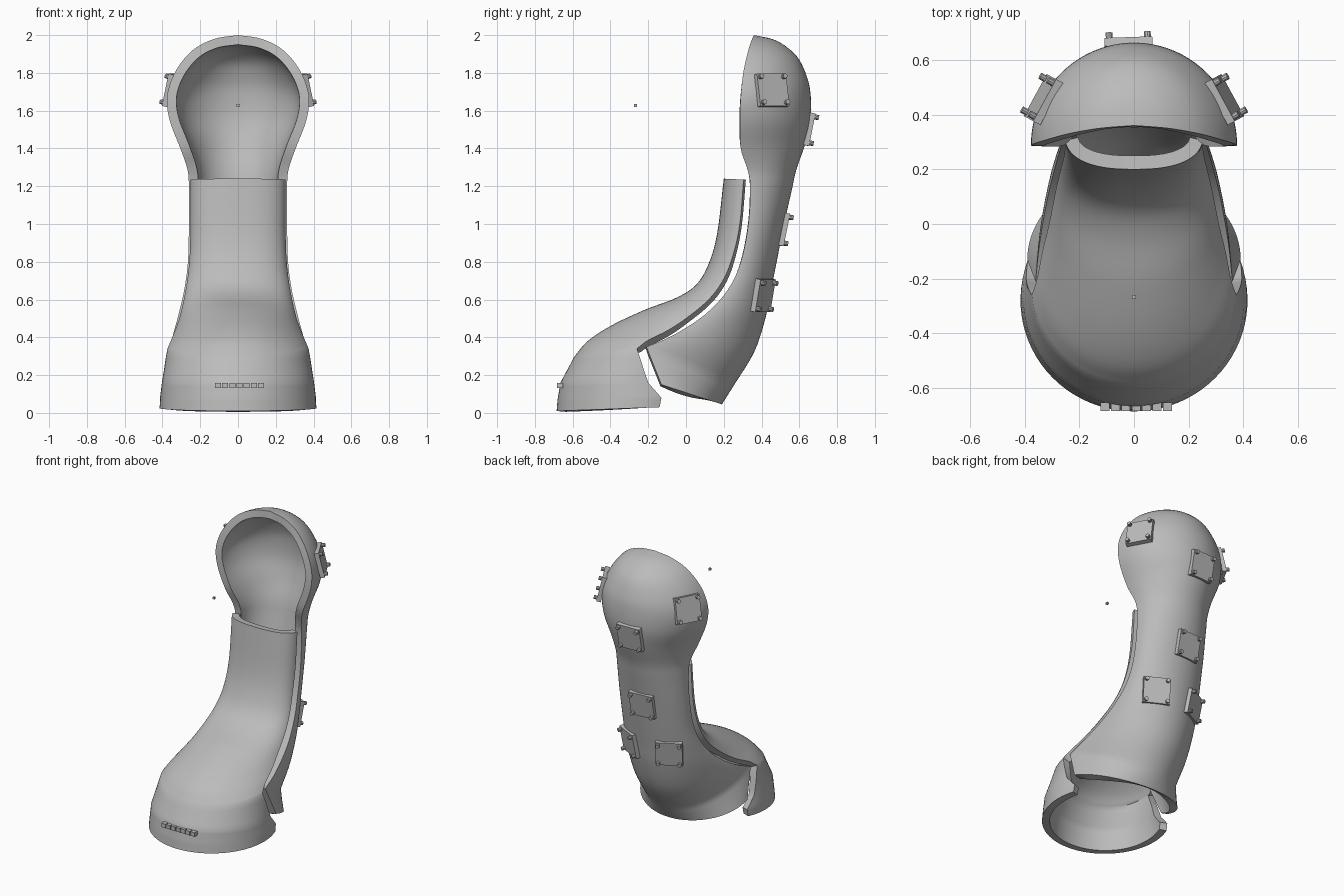
import bpy
import bmesh
from math import sin, cos, pi, radians
from mathutils import Vector, Matrix
from mathutils.bvhtree import BVHTree

cube = bpy.data.objects.get("Cube")
if cube:
    bpy.data.objects.remove(cube, do_unlink=True)

grey = bpy.data.materials.new("plain grey")
grey.use_nodes = True
grey.diffuse_color = (0.5, 0.5, 0.5, 1)
grey.node_tree.nodes["Principled BSDF"].inputs["Base Color"].default_value = (0.5, 0.5, 0.5, 1)

ARC = 48      # faces around each section
STEPS = 5     # rings between two section rows


def finish(bm, name, smooth=None):
    mesh = bpy.data.meshes.new(name)
    bm.to_mesh(mesh)
    bm.free()
    mesh.materials.append(grey)
    obj = bpy.data.objects.new(name, mesh)
    bpy.context.collection.objects.link(obj)
    if smooth:
        bpy.ops.object.select_all(action='DESELECT')
        obj.select_set(True)
        bpy.context.view_layer.objects.active = obj
        bpy.ops.object.shade_smooth_by_angle(angle=radians(smooth))
    return obj


def blend(rows, straight):
    """Fill in rings: straight for the first rows, then a smooth spline."""
    rows = [Vector(r) for r in rows]
    out = []
    for i in range(len(rows) - 1):
        b, c = rows[i], rows[i + 1]
        a = rows[i - 1] if i > straight else b * 2 - c
        d = rows[i + 2] if i + 2 < len(rows) else c * 2 - b
        for k in range(STEPS):
            s = k / STEPS
            if i < straight:
                out.append(b.lerp(c, s))
            else:
                out.append(0.5 * (2 * b + (c - a) * s + (2 * a - 5 * b + 4 * c - d) * s ** 2
                                  + (3 * b - a - 3 * c + d) * s ** 3))
    out.append(rows[-1])
    return out


def shell(name, rows, straight, thickness):
    """Loft half-open arcs; row = edge y, edge z, half width, middle y, middle z, end angle, squareness."""
    bm = bmesh.new()
    rings = []
    for ye, ze, w, ym, zm, end, power in blend(rows, straight):
        a = radians(end)
        ring = []
        for j in range(ARC + 1):
            t = a + (pi - 2 * a) * j / ARC
            c, s = cos(t), sin(t)
            f = (s - sin(a)) / (1 - sin(a))
            f = max(f, 0) ** power
            x = w * abs(c) ** power * (1 if c > 0 else -1)
            ring.append(bm.verts.new((x, ye + (ym - ye) * f, ze + (zm - ze) * f)))
        rings.append(ring)
    outward = rows[0][3] > rows[0][0]
    for lo, hi in zip(rings, rings[1:]):
        for j in range(ARC):
            quad = [lo[j], lo[j + 1], hi[j + 1], hi[j]]
            bm.faces.new(quad if outward else quad[::-1])
    bmesh.ops.remove_doubles(bm, verts=bm.verts, dist=0.0005)
    tree = BVHTree.FromBMesh(bm)
    obj = finish(bm, name)
    mod = obj.modifiers.new("wall", 'SOLIDIFY')
    mod.thickness = thickness
    mod.offset = -1
    bpy.ops.object.select_all(action='DESELECT')
    obj.select_set(True)
    bpy.context.view_layer.objects.active = obj
    bpy.ops.object.modifier_apply(modifier="wall")
    bpy.ops.object.shade_smooth_by_angle(angle=radians(35))
    return tree


# Back shell: heel, neck and round hollow head
back_rows = [
    (-.13, .15, .39, .19, .045, 0, 1),
    (-.21, .35, .36, .25, .14, 0, 1),
    (-.07, .41, .345, .36, .32, 0, 1),
    (.10, .52, .315, .42, .50, 0, 1),
    (.22, .65, .285, .45, .65, 0, 1),
    (.29, .80, .265, .48, .80, 0, 1),
    (.33, 1.0, .26, .52, 1.0, 0, 1),
    (.34, 1.2, .26, .56, 1.18, 0, 1),
    (.325, 1.29, .268, .585, 1.29, 0, 1),
    (.29, 1.4, .305, .63, 1.42, 0, 1),
    (.285, 1.55, .362, .66, 1.55, 0, 1),
    (.29, 1.68, .375, .66, 1.68, 0, 1),
    (.305, 1.81, .33, .64, 1.78, 0, 1),
    (.33, 1.92, .24, .585, 1.89, 0, 1),
    (.35, 1.98, .125, .48, 1.97, 0, 1),
    (.36, 2.0, 0, .36, 2.0, 0, 1),
]
back_tree = shell("back_shell", back_rows, 1, .05)

# Front shell: shin guard running down into the domed toe
front_rows = [
    (-.14, .03, .415, -.685, .01, -20, 1),
    (-.13, .08, .413, -.68, .07, -20, 1),
    (-.20, .16, .403, -.665, .16, -12, 1),
    (-.26, .34, .375, -.59, .30, 5, 1),
    (-.20, .385, .36, -.52, .38, 10, 1),
    (-.10, .435, .345, -.40, .46, 14, 1),
    (0, .50, .32, -.22, .545, 14, 1),
    (.12, .60, .295, -.05, .61, 14, .95),
    (.20, .71, .275, .055, .68, 14, .9),
    (.25, .84, .262, .12, .79, 14, .85),
    (.285, 1.0, .258, .165, .95, 14, .8),
    (.305, 1.235, .258, .20, 1.24, 14, .8),
]
shell("front_shell", front_rows, 3, .05)


# Riveted patch plates seated on the back shell
def patch(name, guess):
    spot, normal, _, _ = back_tree.find_nearest(Vector(guess))
    side = Vector((0, 0, 1)).cross(normal).normalized()
    up = normal.cross(side)
    frame = Matrix((side, up, normal)).transposed().to_4x4()
    frame.translation = spot
    bm = bmesh.new()
    bmesh.ops.create_cube(bm, size=1, matrix=frame @ Matrix.Diagonal((.175, .175, .03, 1)))
    for sx in (-1, 1):
        for sy in (-1, 1):
            bmesh.ops.create_cone(bm, cap_ends=True, segments=10, radius1=.013, radius2=.013, depth=.04,
                                  matrix=frame @ Matrix.Translation((sx * .07, sy * .07, .017)))
    finish(bm, name, 30)


for label, sx in (("left", 1), ("right", -1)):
    patch(label + "_head_patch", (sx * .34, .46, 1.71))
    patch(label + "_heel_patch", (sx * .16, .42, .62))
patch("upper_back_patch", (-.02, .66, 1.5))
patch("lower_back_patch", (-.02, .52, .97))

# Row of small raised blocks across the toe
bm = bmesh.new()
for i in range(7):
    x = .008 + (i - 3) * .038
    bmesh.ops.create_cube(bm, size=1, matrix=Matrix.Translation((x, -.668, .145))
                          @ Matrix.Diagonal((.032, .032, .028, 1)))
finish(bm, "toe_blocks")

# Tiny floating marker block in front of the head
bm = bmesh.new()
bmesh.ops.create_cube(bm, size=.014, matrix=Matrix.Translation((0, -.267, 1.627)))
finish(bm, "marker_block")
